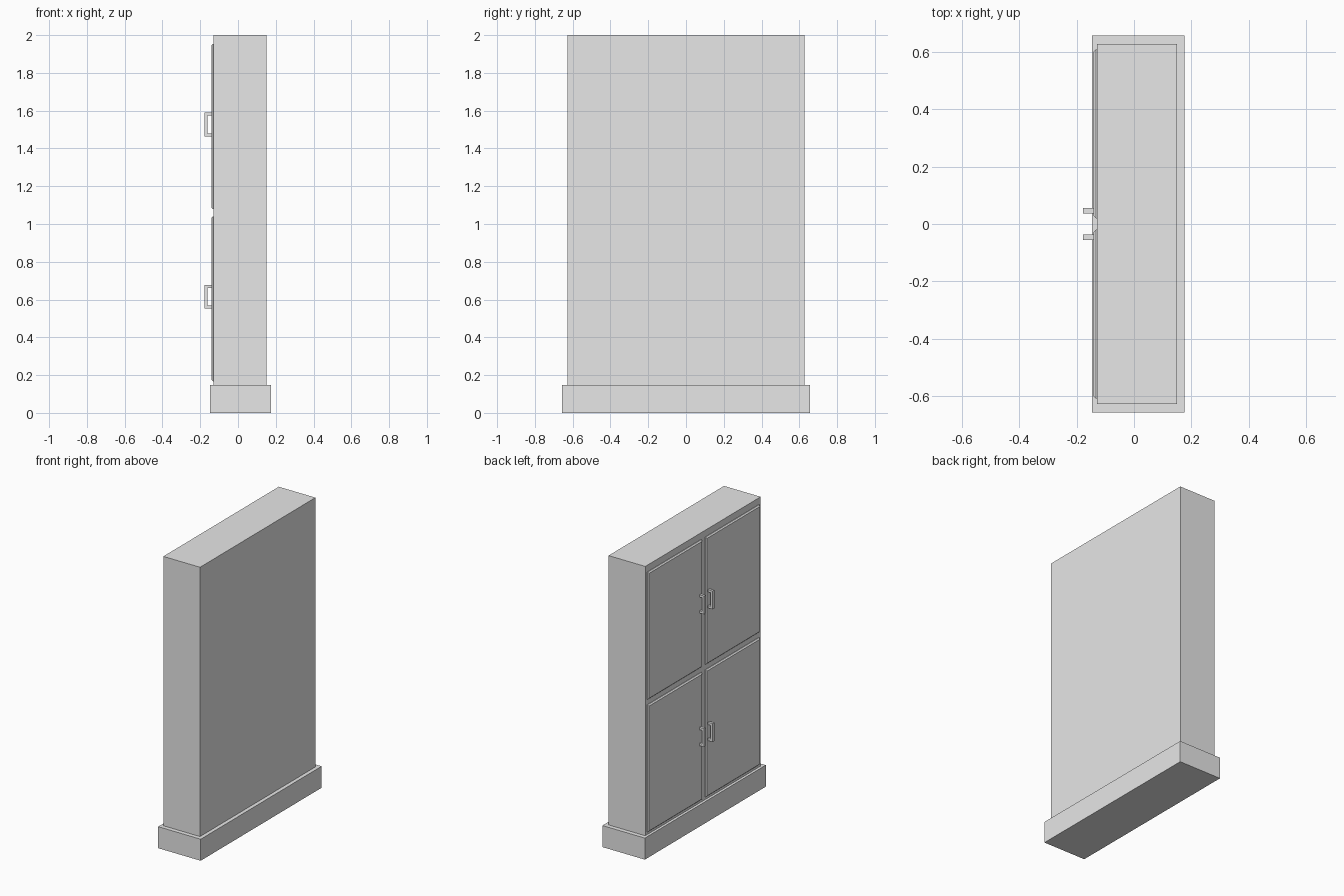
import bpy
import bmesh
from mathutils import Matrix, Vector

cube = bpy.data.objects.get("Cube")
if cube:
    bpy.data.objects.remove(cube, do_unlink=True)

grey = bpy.data.materials.new("light_grey")
grey.use_nodes = True
grey.diffuse_color = (0.8, 0.8, 0.8, 1)
grey.node_tree.nodes["Principled BSDF"].inputs["Base Color"].default_value = (0.8, 0.8, 0.8, 1)


def finish(name, bm):
    bmesh.ops.recalc_face_normals(bm, faces=bm.faces)
    mesh = bpy.data.meshes.new(name)
    bm.to_mesh(mesh)
    bm.free()
    mesh.materials.append(grey)
    obj = bpy.data.objects.new(name, mesh)
    bpy.context.collection.objects.link(obj)
    return obj


def box(name, low, high, chamfer=0):
    low, high = Vector(low), Vector(high)
    bm = bmesh.new()
    bmesh.ops.create_cube(bm, size=1, matrix=Matrix.Translation((low + high) / 2)
                          @ Matrix.Diagonal((high - low).to_4d()))
    if chamfer:
        # Chamfer only the rim of the outer (-x) face
        rim = [e for e in bm.edges if all(v.co.x < low.x + 0.001 for v in e.verts)]
        bmesh.ops.bevel(bm, geom=rim, offset=chamfer, segments=1, affect='EDGES')
    return finish(name, bm)


def handle(name, y, z):
    # C-shaped pull: profile in the xz plane, extruded along y
    back, front, bar, half, width = -0.139, -0.177, 0.016, 0.063, 0.018
    profile = [(back, half), (front, half), (front, -half), (back, -half),
               (back, bar - half), (front + bar, bar - half),
               (front + bar, half - bar), (back, half - bar)]
    bm = bmesh.new()
    face = bm.faces.new([bm.verts.new((px, y - width / 2, z + pz)) for px, pz in profile])
    side = bmesh.ops.extrude_face_region(bm, geom=[face])
    bmesh.ops.translate(bm, vec=(0, width, 0),
                        verts=[v for v in side["geom"] if isinstance(v, bmesh.types.BMVert)])
    return finish(name, bm)


# Plinth and carcass
box("plinth", (-0.147, -0.657, 0), (0.176, 0.657, 0.148))
box("cabinet_body", (-0.129, -0.627, 0.148), (0.15, 0.627, 2))

# Four doors with their pulls
for level, bottom, top, grip in (("lower", 0.167, 1.041, 0.615), ("upper", 1.079, 1.954, 1.527)):
    for side, sign in (("left", 1), ("right", -1)):
        y0, y1 = sorted((sign * 0.02, sign * 0.609))
        box(f"{level}_door_{side}", (-0.141, y0, bottom), (-0.128, y1, top), 0.008)
        handle(f"{level}_handle_{side}", sign * 0.046, grip)
